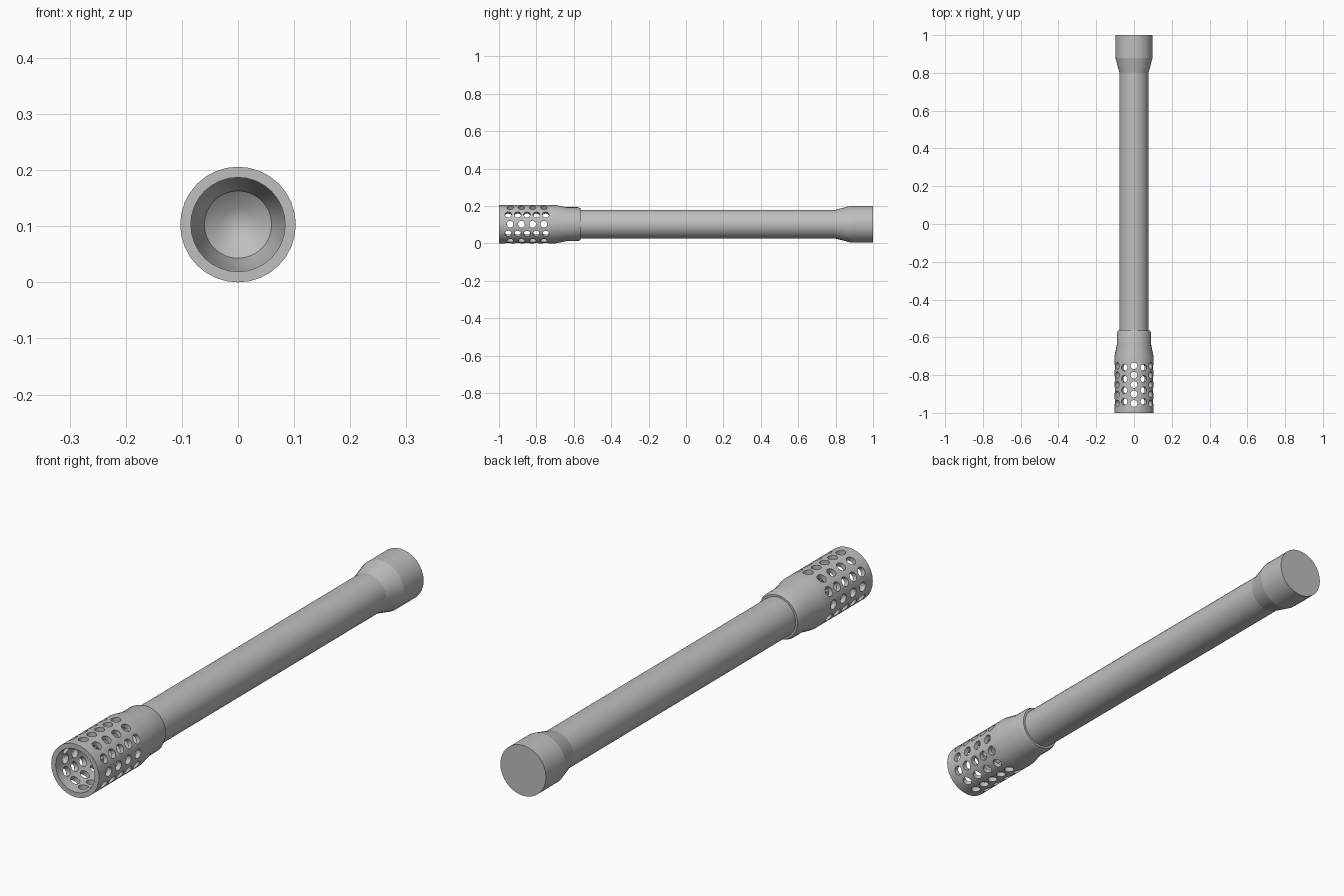
import bpy, bmesh, math
from mathutils import Matrix, Vector

AXIS_Z = 0.103
SIDES = 32

cube = bpy.data.objects.get("Cube")
if cube:
    bpy.data.objects.remove(cube, do_unlink=True)

steel = bpy.data.materials.new("grey steel")
steel.use_nodes = True
GREY = (0.52, 0.52, 0.52, 1)
steel.diffuse_color = GREY
steel.node_tree.nodes["Principled BSDF"].inputs["Base Color"].default_value = GREY


def add_object(name, bm):
    bmesh.ops.recalc_face_normals(bm, faces=bm.faces)
    mesh = bpy.data.meshes.new(name)
    bm.to_mesh(mesh)
    bm.free()
    mesh.materials.append(steel)
    obj = bpy.data.objects.new(name, mesh)
    obj.location.z = AXIS_Z
    bpy.context.collection.objects.link(obj)
    return obj


def lathe(name, profile):
    """Turn a (y, radius) profile around the long axis."""
    bm = bmesh.new()
    verts = [bm.verts.new((0, y, r)) for y, r in profile]
    edges = [bm.edges.new(pair) for pair in zip(verts, verts[1:])]
    bmesh.ops.spin(bm, geom=verts + edges, cent=(0, 0, 0), axis=(0, 1, 0),
                   angle=math.tau, steps=SIDES, use_duplicate=False)
    bmesh.ops.remove_doubles(bm, verts=bm.verts, dist=1e-5)
    return add_object(name, bm)


def smooth(obj):
    bpy.ops.object.select_all(action='DESELECT')
    obj.select_set(True)
    bpy.context.view_layer.objects.active = obj
    bpy.ops.object.shade_smooth_by_angle(angle=math.radians(25))


# Long tube with a flared, capped rear end
tube = lathe("tube", [(-0.57, 0), (-0.57, 0.077), (0.80, 0.077)])
rear_flare = lathe("rear_flare", [(0.80, 0.077), (0.88, 0.098)])
rear_cap = lathe("rear_cap", [(0.88, 0.098), (1, 0.098), (1, 0)])

# Perforated front sleeve: outer wall, collar, then bore with a dished floor
sleeve = lathe("front_sleeve", [
    (-1, 0.084), (-1, 0.103), (-0.70, 0.103), (-0.64, 0.091),
    (-0.58, 0.091), (-0.563, 0.085), (-0.563, 0),
    (-0.575, 0), (-0.585, 0.03), (-0.61, 0.06), (-0.70, 0.084), (-1, 0.084)])

# Staggered radial drill holes
bm = bmesh.new()
for column in range(12):
    turn = Matrix.Rotation(column * math.pi / 6, 4, 'Y')
    count, start, step = (5, -0.95, 0.05) if column % 2 == 0 else (4, -0.94, 0.06)
    for i in range(count):
        place = turn @ Matrix.Translation(Vector((0, start + i * step, 0.112)))
        bmesh.ops.create_cone(bm, cap_ends=True, segments=16, radius1=0.018,
                              radius2=0.018, depth=0.07, matrix=place)
drills = add_object("drill_cutters", bm)
drills.hide_render = True

cut = sleeve.modifiers.new("holes", 'BOOLEAN')
cut.operation = 'DIFFERENCE'
cut.solver = 'EXACT'
cut.object = drills
bpy.context.view_layer.objects.active = sleeve
sleeve.select_set(True)
bpy.ops.object.modifier_apply(modifier=cut.name)
bpy.data.objects.remove(drills, do_unlink=True)

for part in (tube, rear_flare, rear_cap, sleeve):
    smooth(part)
